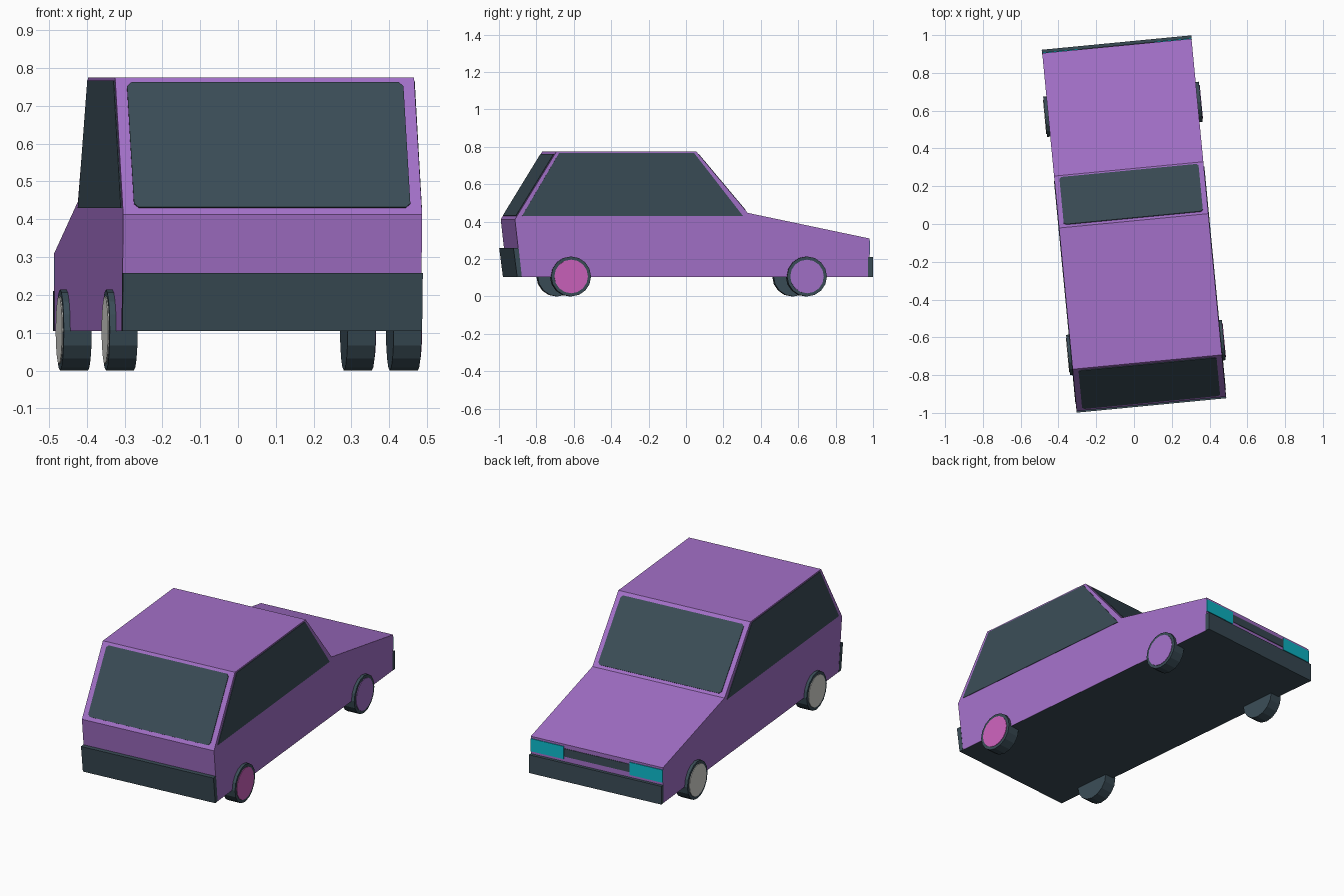
import bpy, bmesh, math
from mathutils import Matrix, Vector

if "Cube" in bpy.data.objects:
    bpy.data.objects.remove(bpy.data.objects["Cube"])

# the whole car is turned slightly about the vertical axis
TURN = Matrix.Rotation(math.radians(5.5), 4, 'Z')
W = 0.397  # half width of the body


def material(name, rgb):
    m = bpy.data.materials.new(name)
    lin = [((c / 255 + 0.055) / 1.055) ** 2.4 if c > 10 else c / 255 / 12.92 for c in rgb]
    m.diffuse_color = (*lin, 1)
    m.use_nodes = True
    m.node_tree.nodes["Principled BSDF"].inputs["Base Color"].default_value = m.diffuse_color
    return m


PURPLE = material("purple paint", (163, 112, 200))
DARK = material("dark glass and rubber", (58, 76, 86))
TEAL = material("teal lamp", (13, 188, 204))
PINK = material("pink hub", (203, 97, 187))
GREY = material("pale grey hub", (215, 215, 210))


def finish(name, bm, mats):
    bmesh.ops.recalc_face_normals(bm, faces=bm.faces)
    bm.transform(TURN)
    me = bpy.data.meshes.new(name)
    bm.to_mesh(me)
    bm.free()
    for m in mats:
        me.materials.append(m)
    ob = bpy.data.objects.new(name, me)
    bpy.context.collection.objects.link(ob)
    return ob


def extrude(name, pts, direction, mats, under=False):
    """Solid made by pushing a flat outline along a direction."""
    bm = bmesh.new()
    f = bm.faces.new([bm.verts.new(p) for p in pts])
    r = bmesh.ops.extrude_face_region(bm, geom=[f])
    verts = [v for v in r["geom"] if isinstance(v, bmesh.types.BMVert)]
    if f.is_valid is False or len(bm.faces) < len(pts) + 2:
        bm.faces.new([v for v in bm.verts if v not in verts])
    bmesh.ops.translate(bm, vec=Vector(direction), verts=verts)
    bmesh.ops.recalc_face_normals(bm, faces=bm.faces)
    if under:  # dark underside
        for face in bm.faces:
            face.normal_update()
            face.material_index = int(face.normal.z < -0.9)
    return finish(name, bm, mats)


def prism(name, profile, x0, x1, mats, under=False):
    return extrude(name, [(x0, y, z) for y, z in profile], (x1 - x0, 0, 0), mats, under)


def pane(name, low, high, t0, t1, half, outward):
    """Thin glass plate with clipped corners on a sloping face."""
    a, b = Vector((0, *low)), Vector((0, *high))
    p, q = a.lerp(b, t0), a.lerp(b, t1)
    s = (q - p).normalized() * 0.012
    c = 0.012
    pts = []
    for x, base, step in ((-1, p, s), (1, p, s), (1, q, -s), (-1, q, -s)):
        corner = [base + step + Vector((x * half, 0, 0)), base + Vector((x * (half - c), 0, 0))]
        pts += corner if x * step.z < 0 else corner[::-1]
    n = Vector((0, -s.z, s.y)).normalized()
    if n.y * outward < 0:
        n = -n
    extrude(name, pts, n * 0.004, [DARK])


# body shell: one side profile pushed across the width
rear_belt, roof_rear = (-0.957, 0.412), (-0.734, 0.775)
roof_front, cowl = (0.017, 0.775), (0.293, 0.447)
prism("body", [(-0.922, 0.105), rear_belt, roof_rear, roof_front, cowl,
               (0.947, 0.31), (0.947, 0.105)], -W, W, [PURPLE, DARK], under=True)

# bumpers
prism("rear_bumper", [(-0.92, 0.105), (-0.945, 0.105), (-0.965, 0.258), (-0.937, 0.258)],
      -W - 0.001, W + 0.001, [DARK])
prism("front_bumper", [(0.94, 0.105), (0.965, 0.105), (0.965, 0.21), (0.94, 0.21)],
      -W - 0.001, W + 0.001, [DARK])

# windows
pane("rear_window", rear_belt, roof_rear, 0.05, 0.96, 0.367, -1)
pane("windscreen", cowl, roof_front, 0.04, 0.95, 0.37, 1)
side = [(-0.919, 0.43), (-0.72, 0.767), (0.005, 0.767), (0.268, 0.43)]
for s, label in ((-1, "left"), (1, "right")):
    prism(label + "_side_window", side, s * (W - 0.002), s * (W + 0.003), [DARK])
    # headlamps in the nose
    lamp = [(0.944, 0.225), (0.951, 0.225), (0.951, 0.298), (0.944, 0.298)]
    prism(label + "_headlamp", lamp, s * 0.197, s * W, [TEAL])

# grille
prism("grille", [(0.944, 0.24), (0.95, 0.24), (0.95, 0.286), (0.944, 0.286)],
      -0.197, 0.197, [DARK])


def disc(name, x0, x1, y, radius, mat):
    ring = [(y + radius * math.cos(k * math.tau / 16), 0.107 + radius * math.sin(k * math.tau / 16))
            for k in range(16)]
    prism(name, ring, x0, x1, [mat])


# wheels and hub plates
for s, label, hubs in ((-1, "left", (GREY, GREY)), (1, "right", (PINK, PURPLE))):
    for y, end, hub in ((-0.657, "rear", hubs[0]), (0.61, "front", hubs[1])):
        disc(f"{label}_{end}_tyre", s * 0.34, s * 0.414, y, 0.107, DARK)
        disc(f"{label}_{end}_hub", s * 0.412, s * 0.417, y, 0.09, hub)
